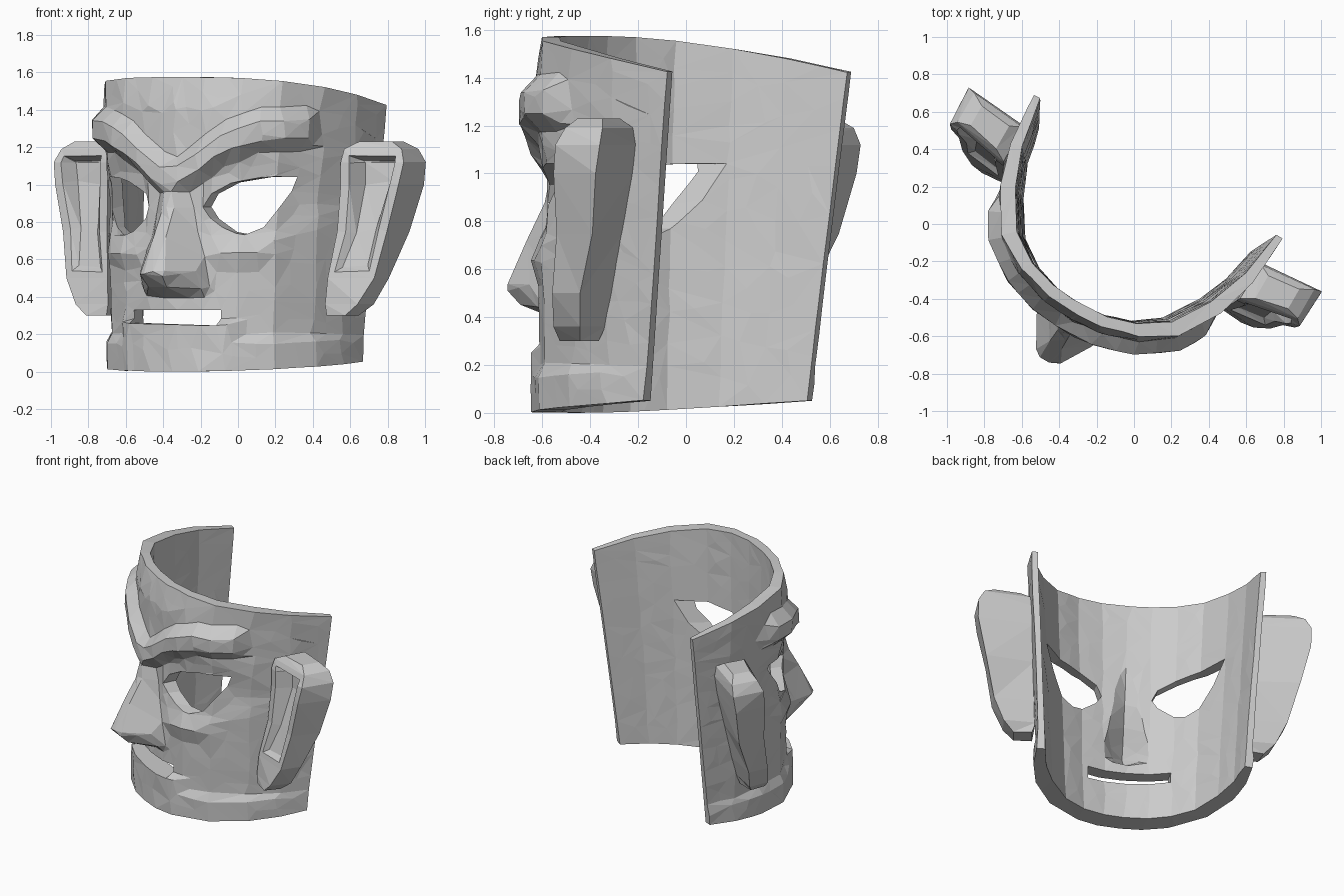
import bpy, bmesh, math, random
from mathutils import Matrix, Vector

if "Cube" in bpy.data.objects:
    bpy.data.objects.remove(bpy.data.objects["Cube"])

random.seed(4)
# The mask is modelled symmetric about x = 0, then turned into its pose
POSE = Matrix.Rotation(math.radians(-30), 4, 'Z') @ Matrix.Translation((-0.04, 0, 0))


def lerp_table(t, table):
    if t <= table[0][0]:
        return table[0][1]
    for (a, va), (b, vb) in zip(table, table[1:]):
        if t <= b:
            return va + (vb - va) * (t - a) / (b - a)
    return table[-1][1]


def clamp(v, lo=0.0, hi=1.0):
    return max(lo, min(hi, v))


def make_object(name, bm):
    bmesh.ops.recalc_face_normals(bm, faces=bm.faces)
    mesh = bpy.data.meshes.new(name)
    bm.to_mesh(mesh)
    bm.free()
    ob = bpy.data.objects.new(name, mesh)
    bpy.context.collection.objects.link(ob)
    return ob


# Horizontal half profile of the outer wall, centre front to back edge
PROFILE = [(0, -.61), (.18, -.595), (.37, -.535), (.545, -.41), (.68, -.18), (.75, .055), (.77, .33)]
PX = [(i / 6, p[0]) for i, p in enumerate(PROFILE)]
PY = [(i / 6, p[1]) for i, p in enumerate(PROFILE)]
BROW = [(.04, 1.04), (.14, 1.11), (.28, 1.22), (.44, 1.29), (.62, 1.30)]
NOSE_HEIGHT = [(.40, 0), (.44, .17), (.52, .265), (.7, .17), (.86, .09), (1.02, .05), (1.1, 0)]
NOSE_WIDTH = [(.4, .21), (.55, .21), (.7, .15), (1.02, .08)]


def wall_point(u, f):
    """u in -1..1 around the face, f in 0..1 upward: point and outward normal."""
    def flat(w):
        x, y = lerp_table(abs(w), PX), lerp_table(abs(w), PY)
        k = (y + .61) / .94
        return Vector((math.copysign(x, w) * (.9 + .1 * f), y - .15 * (1 - f) * k * k, 0))
    p = flat(u)
    d = flat(min(u + .06, 1)) - flat(max(u - .06, -1))
    k = clamp((p.y + .61) / .94)
    p.z = .06 * k + f * (1.575 - .15 * k ** 1.3 - .06 * k)
    return p, Vector((d.y, -d.x, 0)).normalized()


def nose(a, z, sharp):
    w = lerp_table(z, NOSE_WIDTH)
    return lerp_table(z, NOSE_HEIGHT) * clamp(sharp * (1 - a / w))


def relief(a, z):
    """Raised features of the outer face."""
    h = nose(a, z, 1.25)
    ridge = clamp(1.7 * (1 - abs(z - lerp_table(a, BROW)) / .12))
    h = max(h, .075 * ridge * clamp((.66 - a) / .05))
    socket = 1 - ((a - .4) / .3) ** 2 - ((z - .92) / .22) ** 2
    h -= .02 * clamp(2 * socket) * (ridge < .2) * (a > .18)
    h += .03 * clamp(1 - abs(z - .63 - .5 * (a - .35) ** 2) / .09) * clamp((.55 - a) / .1) * clamp((a - .15) / .08)
    h += .03 * clamp((.2 - z) / .04) * clamp((.74 - a) / .1)
    if z < .27:
        h = max(h, .05 * clamp((.38 - a) / .1))
    return h - .035 * clamp((z - 1.42) / .15) * clamp((.6 - a) / .3)


# Curved face wall with relief outside and a hollow nose inside
NU, NZ = 72, 56
bm = bmesh.new()
grids = ([], [])
for i in range(NU + 1):
    u = i / NU * 2 - 1
    cols = ([], [])
    for j in range(NZ + 1):
        p, n = wall_point(u, j / NZ)
        a = abs(p.x)
        thick = .095 - .055 * abs(u) ** 3
        out = p + n * (relief(a, p.z) + random.uniform(-.003, .003))
        inn = p - n * (thick - .6 * nose(a * 1.3, p.z, 1.0) + random.uniform(-.002, .002))
        cols[0].append(bm.verts.new(out))
        cols[1].append(bm.verts.new(inn))
    grids[0].append(cols[0])
    grids[1].append(cols[1])
for g in grids:
    for i in range(NU):
        for j in range(NZ):
            bm.faces.new((g[i][j], g[i + 1][j], g[i + 1][j + 1], g[i][j + 1]))
o, n = grids
for i in range(NU):
    for j in (0, NZ):
        bm.faces.new((o[i][j], o[i + 1][j], n[i + 1][j], n[i][j]))
for j in range(NZ):
    for i in (0, NU):
        bm.faces.new((o[i][j], o[i][j + 1], n[i][j + 1], n[i][j]))
mask = make_object("mask_face", bm)


# Cutters for the eye holes and the mouth slot
def prism(name, outline, y0, y1):
    b = bmesh.new()
    front = [b.verts.new((x, y0, z)) for x, z in outline]
    back = [b.verts.new((x, y1, z)) for x, z in outline]
    b.faces.new(front)
    b.faces.new(back)
    for i in range(len(outline)):
        k = (i + 1) % len(outline)
        b.faces.new((front[i], front[k], back[k], back[i]))
    ob = make_object(name, b)
    ob.hide_render = True
    return ob


EYE = [(.165, .88), (.2, .82), (.29, .75), (.37, .73), (.45, .77), (.52, .88),
       (.58, 1.04), (.45, 1.04), (.31, 1.01), (.2, .95)]
cutters = [prism("eye_cutter_a", EYE, -1, -.02),
           prism("eye_cutter_b", [(-x, z) for x, z in EYE], -1, -.02),
           prism("mouth_cutter", [(-.28, .26), (.26, .245), (.26, .33), (-.28, .33)], -1, -.2)]
bpy.context.view_layer.objects.active = mask
for c in cutters:
    m = mask.modifiers.new("cut", 'BOOLEAN')
    m.object, m.operation, m.solver = c, 'DIFFERENCE', 'EXACT'
    bpy.ops.object.modifier_apply(modifier=m.name)
for c in cutters:
    bpy.data.objects.remove(c)
# Coarse chiselled facets
dec = mask.modifiers.new("facets", 'DECIMATE')
dec.ratio = .085
bpy.ops.object.modifier_apply(modifier=dec.name)
mask.data.transform(POSE)

# Ears: sections (z, inner front, outer front, outer back, inner back)
EAR = [(.30, (.68, -.16), (.80, -.17), (.82, -.06), (.70, -.04)),
       (.36, (.67, -.16), (.87, -.16), (.89, -.02), (.68, -.02)),
       (.50, (.68, -.15), (.95, -.12), (.96, .02), (.69, .02)),
       (.75, (.71, -.10), (1.00, -.07), (1.03, .12), (.71, .08)),
       (1.00, (.72, -.08), (1.06, -.05), (1.09, .17), (.72, .14)),
       (1.12, (.72, -.08), (1.08, -.03), (1.09, .19), (.73, .16)),
       (1.19, (.73, -.06), (1.05, .0), (1.05, .18), (.74, .15)),
       (1.23, (.80, -.02), (.98, .02), (.98, .14), (.80, .12))]
for side, name in ((1, "ear_right"), (-1, "ear_left")):
    bm = bmesh.new()
    rings = [[bm.verts.new((x * side, y, z)) for x, y in pts] for z, *pts in EAR]
    hollow = []
    for k, (r, s) in enumerate(zip(rings, rings[1:])):
        for i in range(4):
            j = (i + 1) % 4
            f = bm.faces.new((r[i], r[j], s[j], s[i]))
            if i == 0 and 2 <= k <= 5:
                hollow.append(f)
    bm.faces.new(rings[0])
    bm.faces.new(rings[-1])
    bmesh.ops.recalc_face_normals(bm, faces=bm.faces)
    # Hollow of the ear inside its rim, deepest near the top
    bmesh.ops.inset_region(bm, faces=hollow, thickness=.05)
    bmesh.ops.inset_region(bm, faces=hollow, thickness=.04)
    for v in {v for f in hollow for v in f.verts}:
        v.co.y += lerp_table(v.co.z, [(.5, .02), (.8, .05), (1.0, .1)])
    bmesh.ops.triangulate(bm, faces=bm.faces)
    ear = make_object(name, bm)
    ear.data.transform(POSE)
